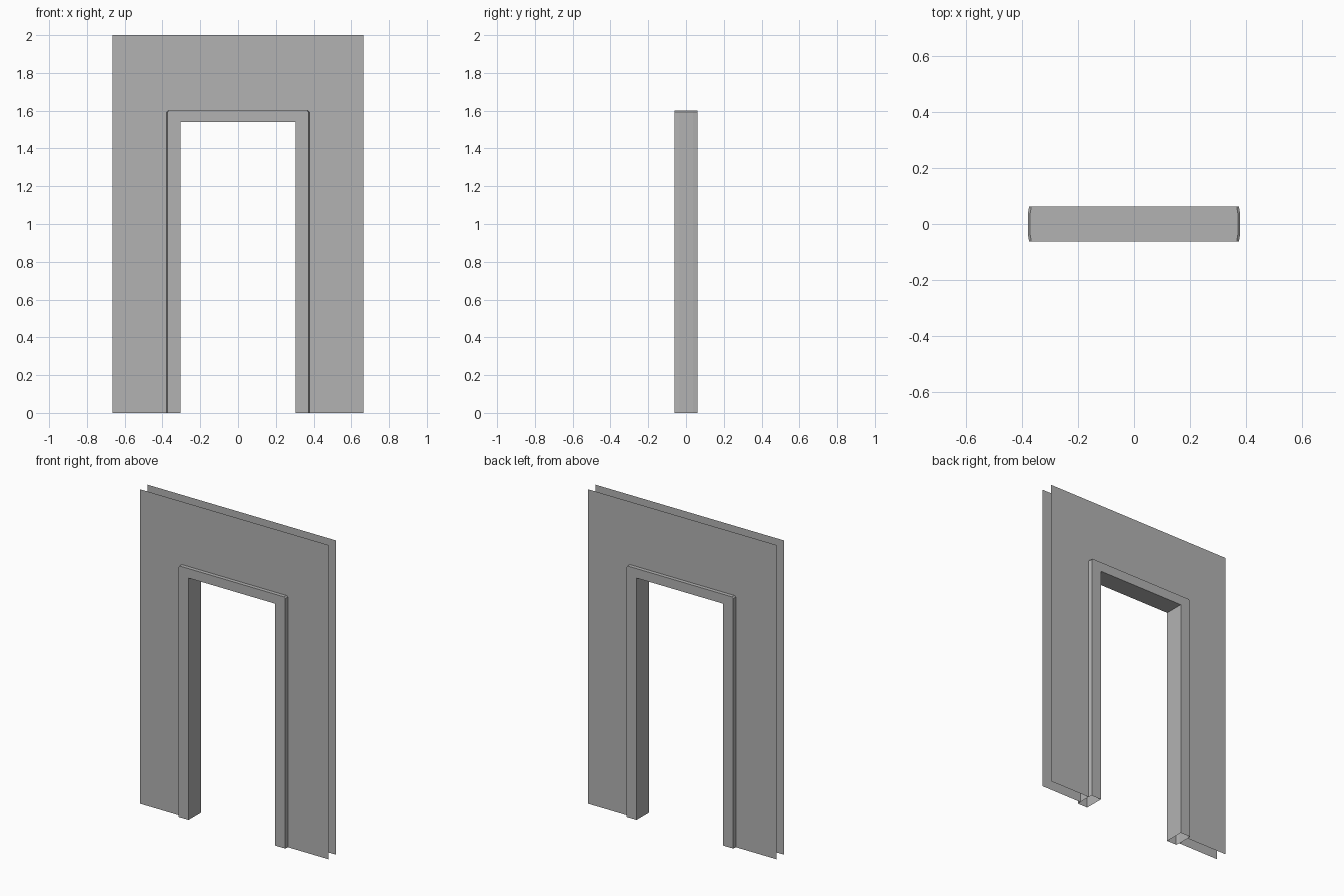
import bpy, bmesh

if "Cube" in bpy.data.objects:
    bpy.data.objects.remove(bpy.data.objects["Cube"], do_unlink=True)

# Single plain grey
grey = bpy.data.materials.new("plain_grey")
grey.use_nodes = True
grey.diffuse_color = (0.45, 0.45, 0.45, 1)
grey.node_tree.nodes["Principled BSDF"].inputs["Base Color"].default_value = (0.45, 0.45, 0.45, 1)

WALL_Y = 0.038    # half the gap between the two wall sheets
FRAME_Y = 0.062   # half the depth of the door frame


def arch(half_width, height, y, corner=0.0):
    """Doorway-shaped open path from the left foot to the right foot, with cut corners."""
    left = [(-half_width, y, 0), (-half_width, y, height - corner),
            (-half_width + corner, y, height)]
    return left + [(-x, py, z) for x, py, z in reversed(left)]


def skin(name, loops, closed=False):
    """Join successive arch paths with faces."""
    bm = bmesh.new()
    rings = [[bm.verts.new(p) for p in loop] for loop in loops]
    pairs = list(zip(rings, rings[1:]))
    if closed:
        pairs.append((rings[-1], rings[0]))
    for a, b in pairs:
        for i in range(len(a) - 1):
            bm.faces.new((a[i], a[i + 1], b[i + 1], b[i]))
    # Merge the square corners, where the corner cut is zero
    bmesh.ops.remove_doubles(bm, verts=bm.verts[:], dist=1e-5)
    mesh = bpy.data.meshes.new(name)
    bm.to_mesh(mesh)
    bm.free()
    mesh.materials.append(grey)
    obj = bpy.data.objects.new(name, mesh)
    bpy.context.collection.objects.link(obj)
    return obj


# Two thin wall sheets, each with a doorway opening
front = [arch(0.665, 2.0, -WALL_Y), arch(0.378, 1.6, -WALL_Y, 0.008)]
back = [arch(0.378, 1.6, WALL_Y, 0.008), arch(0.665, 2.0, WALL_Y)]
skin("wall_front", front)
skin("wall_back", back)

# Hollow door frame, open at the feet, with slightly tapered outer sides
skin("door_frame", [
    arch(0.305, 1.54, FRAME_Y),
    arch(0.305, 1.54, -FRAME_Y),
    arch(0.374, 1.6, -FRAME_Y, 0.008),
    arch(0.378, 1.6, -WALL_Y, 0.008),
    arch(0.378, 1.6, WALL_Y, 0.008),
    arch(0.374, 1.6, FRAME_Y, 0.008),
], closed=True)

# Make the faces of every part point outward
for name, flip_test in (("wall_front", -1), ("wall_back", 1), ("door_frame", 0)):
    mesh = bpy.data.objects[name].data
    bm = bmesh.new()
    bm.from_mesh(mesh)
    bm.normal_update()
    if flip_test:
        wrong = [f for f in bm.faces if f.normal.y * flip_test < 0]
    else:
        # the soffit must look down; the whole frame is wound consistently
        soffit = min((f for f in bm.faces if abs(f.normal.z) > 0.9),
                     key=lambda f: f.calc_center_median().z)
        wrong = bm.faces[:] if soffit.normal.z > 0 else []
    if wrong:
        bmesh.ops.reverse_faces(bm, faces=wrong)
    bm.to_mesh(mesh)
    bm.free()
